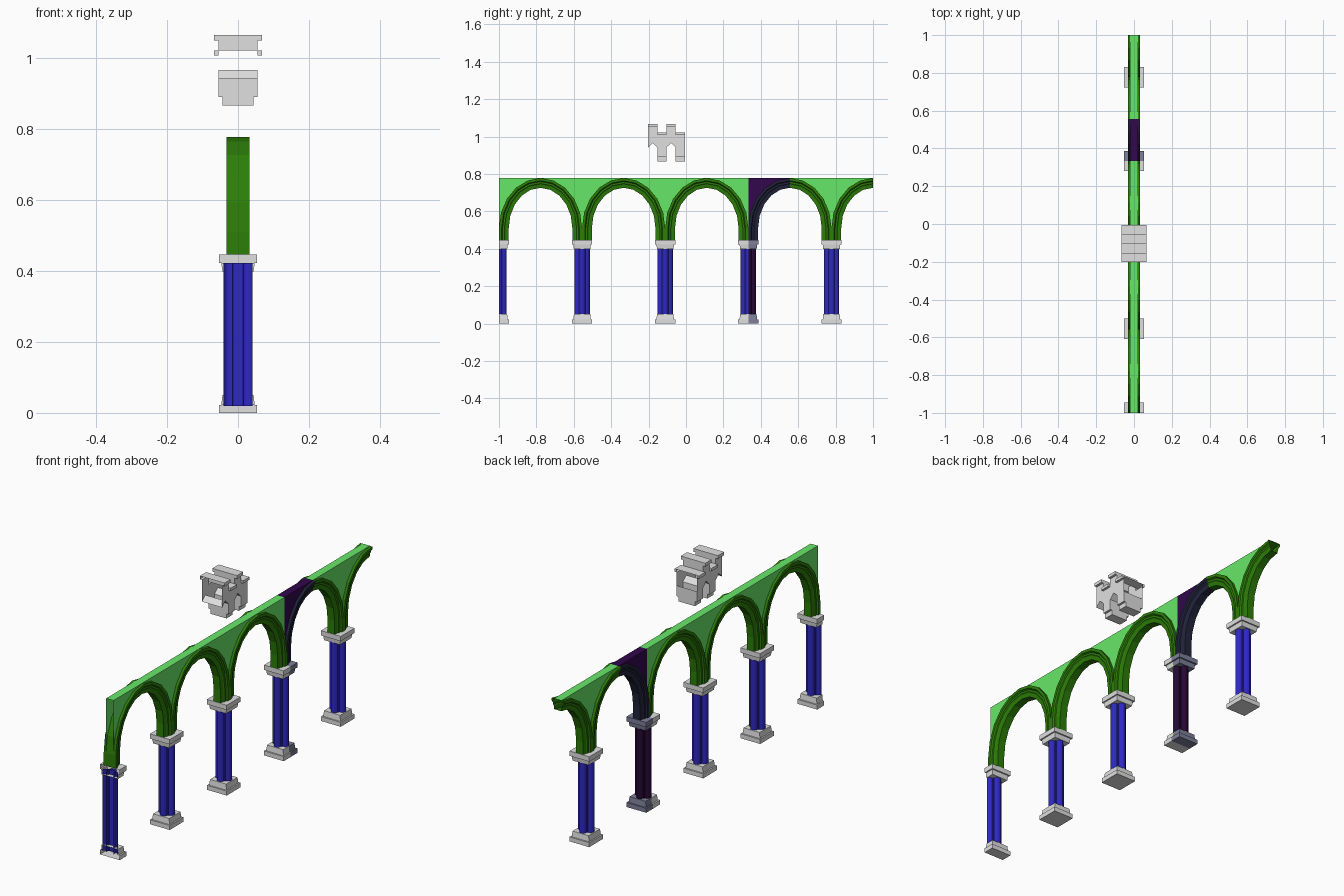
import bpy, bmesh, math

if "Cube" in bpy.data.objects:
    bpy.data.objects.remove(bpy.data.objects["Cube"])

STEP = 2 / 9          # half-bay length: column centre to arch crown
DARK = 6              # the half-bay in dark colours


def mat(name, r, g, b):
    m = bpy.data.materials.new(name)
    lin = lambda c: (c / 255 / 12.92) if c < 11 else ((c / 255 + 0.055) / 1.055) ** 2.4
    m.diffuse_color = (lin(r), lin(g), lin(b), 1)
    m.use_nodes = True
    m.node_tree.nodes["Principled BSDF"].inputs["Base Color"].default_value = m.diffuse_color
    return m


STONE = mat("stone_grey", 224, 224, 224)
STONE_D = mat("slate_grey", 126, 126, 154)
BLUE = mat("column_blue", 46, 40, 194)
BLUE_D = mat("column_dark_purple", 38, 8, 52)
GREEN = mat("arch_dark_green", 44, 126, 8)
GREEN_D = mat("arch_dark_navy", 34, 36, 60)
LIGHT = mat("wall_light_green", 106, 236, 106)
LIGHT_D = mat("wall_deep_purple", 50, 8, 76)


def loft(rows, closed=False):
    """Faces between successive rows of points (counter-clockwise, going up)."""
    faces = []
    n = len(rows[0])
    for a, b in zip(rows, rows[1:]):
        for j in range(n if closed else n - 1):
            k = (j + 1) % n
            faces.append([a[j], a[k], b[k], b[j]])
    return faces


def make(name, faces_by_slot, mats):
    bm = bmesh.new()
    for slot, pts in faces_by_slot:
        bm.faces.new([bm.verts.new(p) for p in pts]).material_index = slot
    me = bpy.data.meshes.new(name)
    bm.to_mesh(me)
    bm.free()
    for m in mats:
        me.materials.append(m)
    ob = bpy.data.objects.new(name, me)
    bpy.context.collection.objects.link(ob)


def arcade(name, faces, mats):
    """Repeat a half-bay nine times, mirroring every second one."""
    out = []
    for i in range(9):
        for f in faces:
            if i % 2 == 0:
                pts = [(x, -1 + i * STEP + y, z) for x, y, z in f]
            else:
                pts = [(x, -1 + (i + 1) * STEP - y, z) for x, y, z in reversed(f)]
            out.append((1 if i == DARK else 0, pts))
    make(name, out, mats)


def half_square(h, z):
    return [(h, 0, z), (h, h, z), (-h, h, z), (-h, 0, z)]


def stack(levels):
    rows = [half_square(h, z) for h, z in levels]
    return loft(rows) + [rows[0][::-1], rows[-1]]


# column bases and capitals
arcade("column_bases", stack([(.054, 0), (.054, .022), (.047, .022), (.044, .05)]),
       [STONE, STONE_D])
arcade("column_capitals", stack([(.044, .398), (.047, .422), (.054, .422), (.054, .446)]),
       [STONE, STONE_D])

# clustered shafts: four round lobes around a square core
D, R = .024, .017
side = [(D + R * math.cos(a), R * math.sin(a)) for a in [math.radians(24 * k) for k in range(6)]]
quarter = side + [(y, x) for x, y in reversed(side)]
section = quarter + [(-x, y) for x, y in reversed(quarter[:-1])]
arcade("column_shafts", loft([[(x, y, z) for x, y in section] for z in (.02, .422)]), [BLUE, BLUE_D])
arcade("column_cores", loft([half_square(.0212, z) for z in (.02, .422)]), [BLUE, BLUE_D])

# moulded arch ribs: legs and a faceted, slightly raised quarter arc
SPRING, SEG, RISE = .51, 5, .046
half = [(.033, STEP), (.033, .208), (.026, .203), (.026, .193), (.022, .188), (.019, .17)]
rib = half + [(-x, r) for x, r in reversed(half)]


def ring(a, dz=0):
    return [(x, STEP - r * math.cos(a), SPRING + dz + (r + RISE) * math.sin(a)) for x, r in rib]


angles = [math.pi / 2 * k / SEG for k in range(SEG + 1)]
arcade("arch_ribs", loft([ring(0, .446 - SPRING)] + [ring(a) for a in angles], True), [GREEN, GREEN_D])

# thin spandrel walls and their top strip
TOP, W = .779, .02
low = [(STEP - STEP * math.cos(a), SPRING + (STEP + RISE) * math.sin(a)) for a in angles]
wall = []
for pts, x in ((low, W), (low[::-1], -W)):
    wall += loft([[(x, y, z) for y, z in pts], [(x, y, TOP) for y, z in pts]])
wall.append([(W, 0, TOP), (W, STEP, TOP), (-W, STEP, TOP), (-W, 0, TOP)])
arcade("spandrel_walls", wall, [LIGHT, LIGHT_D])

# floating battlement: corbels below, merlons and notches above
IN, MID, OUT = .044, .055, .067
FOOT, STEP_Z, SIDE_Z, PEAK = .867, .89, .942, .967


def strip(prof, y0, y1):
    """Sweep an (x, z) right-hand profile, mirrored in x, along y."""
    full = prof + [(-x, z) for x, z in reversed(prof)]
    return loft([[(x, y1, z) for x, z in full], [(x, y0, z) for x, z in full]])


def plate(x0, x1, z0, z1, y, front):
    f = [(x0, y, z0), (x1, y, z0), (x1, y, z1), (x0, y, z1)]
    return f if front else f[::-1]


batt = []
for y in (-.202, -.104):
    m, e = y + .049, y + .098
    # merlon with wide cap
    batt += strip([(MID, PEAK), (MID, 1.05), (OUT, 1.05), (OUT, 1.066)], y, m)
    ends = [(m, False)] + ([(y, True)] if y > -.2 else [])
    for ye, front in ends:
        batt.append(plate(-MID, MID, 1.022, 1.05, ye, front))
        batt.append(plate(-OUT, OUT, 1.05, 1.066, ye, front))
    # notch with side lips, corbel beneath
    batt += strip([(IN, FOOT), (IN, STEP_Z), (MID, STEP_Z), (MID, 1.008), (OUT, 1.008), (OUT, 1.022)], m, e)
    batt.append([(-IN, m, FOOT), (-IN, e, FOOT), (IN, e, FOOT), (IN, m, FOOT)])
    for ye, front in ((m, True), (e, False)):
        batt.append(plate(-IN, IN, FOOT, STEP_Z, ye, front))
        batt.append(plate(-MID, MID, STEP_Z, SIDE_Z, ye, front))
        for x0, x1 in ((MID, OUT), (-OUT, -MID)):
            batt.append(plate(x0, x1, 1.008, 1.022, ye, front))
    # pointed opening between corbels
    c = y + .0245
    for ya, za, yb, zb in ((y, SIDE_Z, c, PEAK - .001), (c, PEAK - .001, m, SIDE_Z)):
        batt.append([(-MID, ya, za), (-MID, yb, zb), (MID, yb, zb), (MID, ya, za)])
        batt.append([(MID, ya, za), (MID, yb, zb), (MID, yb, PEAK), (MID, ya, PEAK)])
        batt.append([(-MID, yb, zb), (-MID, ya, za), (-MID, ya, PEAK), (-MID, yb, PEAK)])
make("battlement", [(0, f) for f in batt], [STONE])
